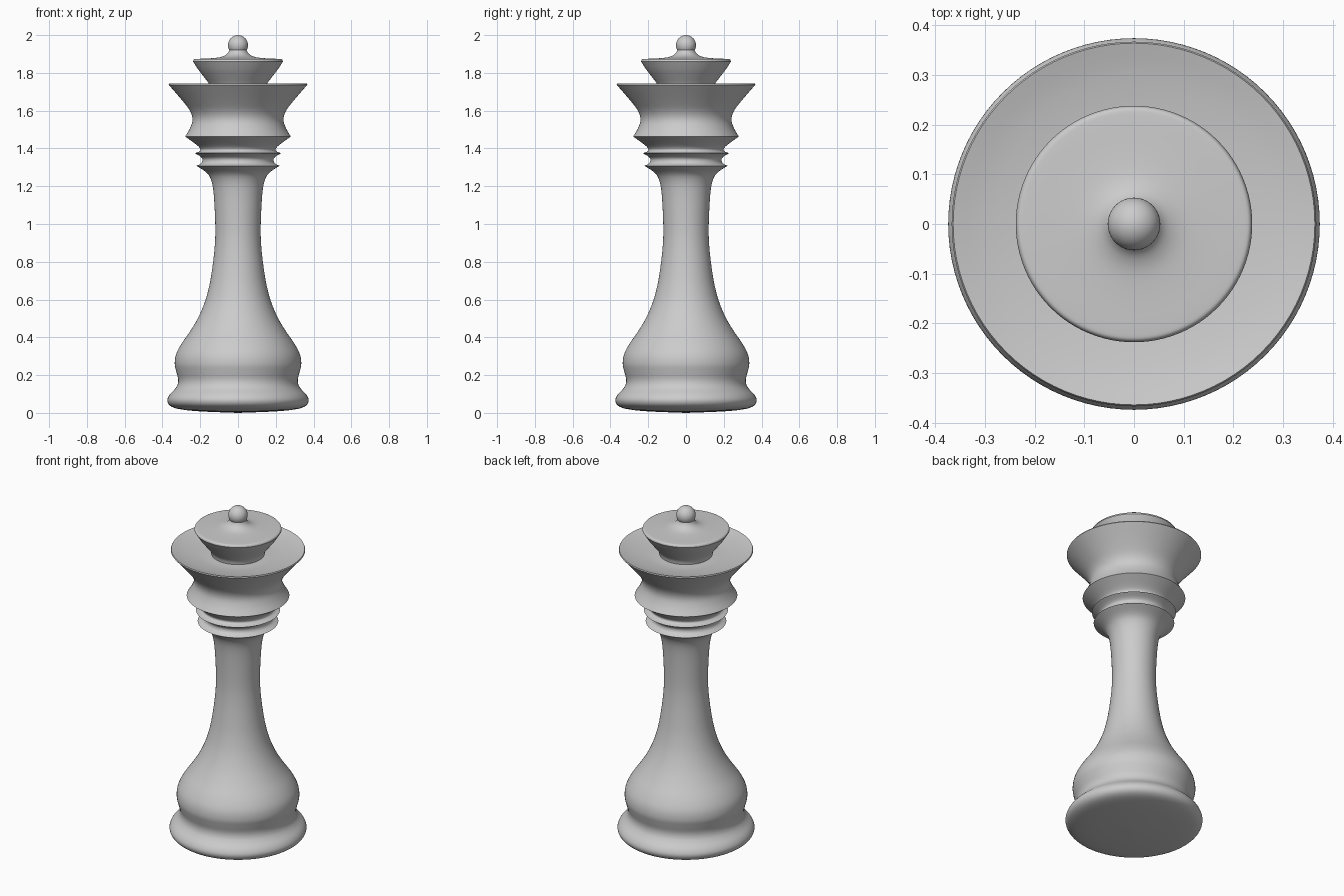
import bpy, bmesh, math

if "Cube" in bpy.data.objects:
    bpy.data.objects.remove(bpy.data.objects["Cube"])

SIDES = 96


def smooth(pts, steps=4):
    """Catmull-Rom curve through the profile points (r, z)."""
    p = [pts[0]] + pts + [pts[-1]]
    out = []
    for a, b, c, d in zip(p, p[1:], p[2:], p[3:]):
        for k in range(steps):
            t = k / steps
            out.append(tuple(
                0.5 * (2 * b[i] + (c[i] - a[i]) * t
                       + (2 * a[i] - 5 * b[i] + 4 * c[i] - d[i]) * t * t
                       + (3 * b[i] - a[i] - 3 * c[i] + d[i]) * t ** 3)
                for i in (0, 1)))
    return out + [pts[-1]]


def lathe(name, *runs):
    """Turn smooth profile runs around z; runs meet at crisp edges."""
    prof = []
    for run in runs:
        prof += smooth(run)
    bm = bmesh.new()
    rings = []
    for r, z in prof:
        rings.append([bm.verts.new((r * math.cos(2 * math.pi * s / SIDES),
                                    r * math.sin(2 * math.pi * s / SIDES), z))
                      for s in range(SIDES)])
    for lo, hi in zip(rings, rings[1:]):
        for s in range(SIDES):
            n = (s + 1) % SIDES
            bm.faces.new((lo[s], lo[n], hi[n], hi[s]))
    bmesh.ops.remove_doubles(bm, verts=bm.verts, dist=1e-5)
    me = bpy.data.meshes.new(name)
    bm.to_mesh(me)
    bm.free()
    ob = bpy.data.objects.new(name, me)
    bpy.context.collection.objects.link(ob)
    finish(ob)


def finish(ob):
    bpy.ops.object.select_all(action='DESELECT')
    ob.select_set(True)
    bpy.context.view_layer.objects.active = ob
    bpy.ops.object.shade_smooth_by_angle(angle=math.radians(35))


# Foot, bell and slender stem up to the first collar edge
lathe("base_and_stem",
      [(0, 0.0), (0.2, 0.008), (0.31, 0.02), (0.358, 0.037), (0.374, 0.065),
       (0.363, 0.095), (0.335, 0.125), (0.32, 0.15), (0.317, 0.18),
       (0.327, 0.22), (0.335, 0.26), (0.328, 0.31), (0.30, 0.365),
       (0.255, 0.43), (0.213, 0.50), (0.178, 0.58), (0.155, 0.66),
       (0.14, 0.74), (0.126, 0.85), (0.12, 0.95), (0.123, 1.07),
       (0.131, 1.18), (0.145, 1.24), (0.17, 1.275), (0.22, 1.308)])

# Two thin collar rings
lathe("collar_rings",
      [(0.22, 1.308), (0.194, 1.322), (0.188, 1.342), (0.20, 1.358), (0.229, 1.375)],
      [(0.229, 1.375), (0.204, 1.384), (0.20, 1.398), (0.22, 1.42), (0.28, 1.463)])

# Flared crown with a shallow dished top
lathe("crown",
      [(0.28, 1.463), (0.255, 1.505), (0.241, 1.55), (0.252, 1.595),
       (0.292, 1.65), (0.367, 1.737)],
      [(0.367, 1.737), (0.364, 1.743)],
      [(0.364, 1.743), (0.30, 1.727), (0.21, 1.714), (0.145, 1.714)])

# Upper cap rising to the finial neck
lathe("crown_cap",
      [(0.145, 1.714), (0.152, 1.74), (0.18, 1.778), (0.21, 1.817), (0.238, 1.86)],
      [(0.238, 1.86), (0.233, 1.871), (0.215, 1.874), (0.15, 1.877), (0.10, 1.882),
       (0.07, 1.892), (0.053, 1.906), (0.045, 1.922)])

# Round finial
bpy.ops.mesh.primitive_uv_sphere_add(segments=48, ring_count=24, radius=0.053,
                                     location=(0, 0, 1.947))
finial = bpy.context.object
finial.name = "finial"
finish(finial)
